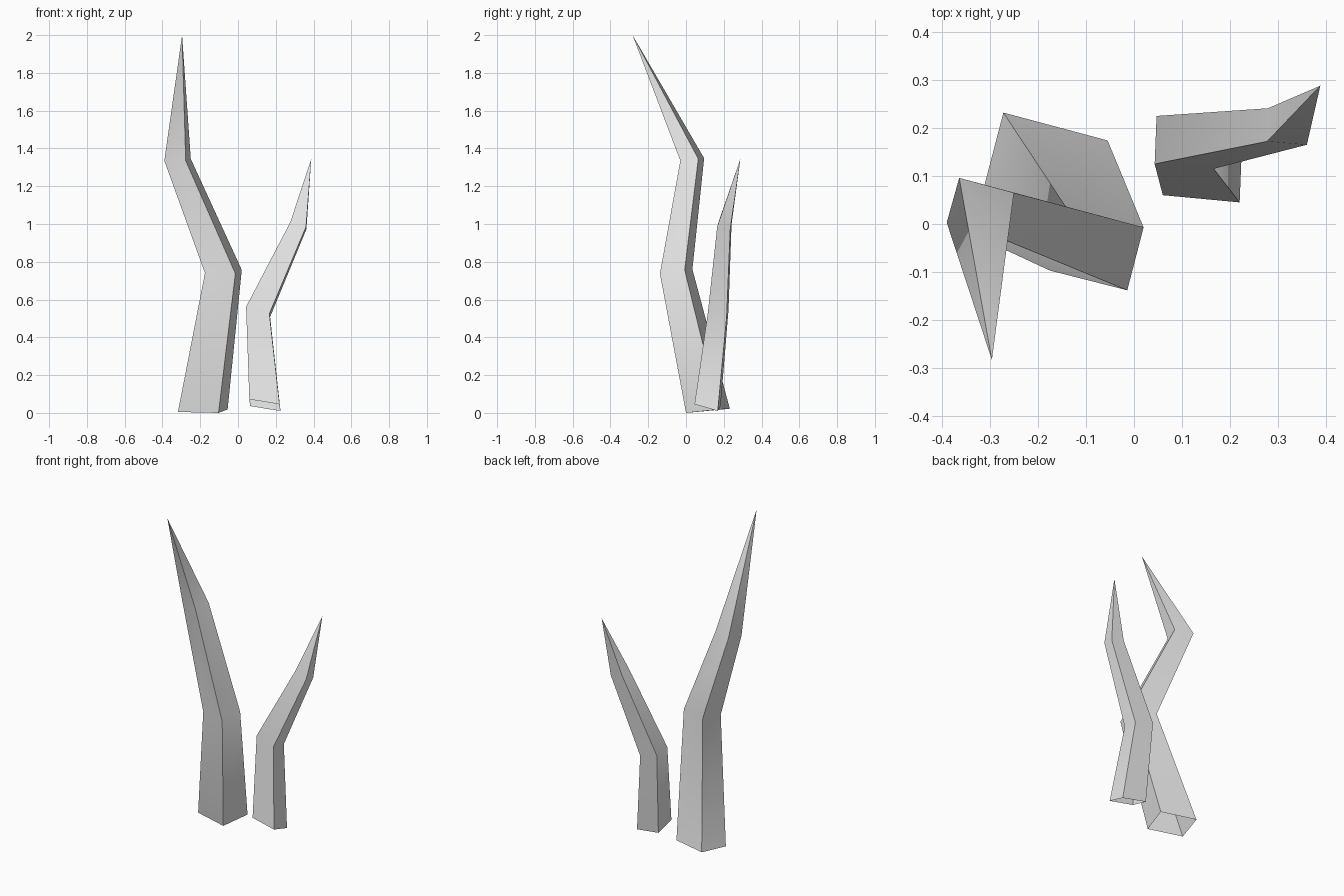
import bpy, bmesh, math

cube = bpy.data.objects.get("Cube")
if cube:
    bpy.data.objects.remove(cube, do_unlink=True)

# Single plain grey
grey = bpy.data.materials.new("plain_grey")
grey.use_nodes = True
colour = (0.8, 0.8, 0.8, 1.0)
grey.diffuse_color = colour
grey.node_tree.nodes["Principled BSDF"].inputs["Base Color"].default_value = colour


def blade(name, rings, tip):
    """Four-sided bent spike, open at the base.
    Ring corners run front left, front right, back right, back left as seen from the front."""
    bm = bmesh.new()
    loops = [[bm.verts.new(p) for p in ring] for ring in rings]
    point = bm.verts.new(tip)
    for low, high in zip(loops, loops[1:]):
        for i in range(4):
            j = (i + 1) % 4
            bm.faces.new((low[i], low[j], high[j], high[i]))
    for i in range(4):
        bm.faces.new((loops[-1][i], loops[-1][(i + 1) % 4], point))
    mesh = bpy.data.meshes.new(name)
    bm.to_mesh(mesh)
    bm.free()
    mesh.materials.append(grey)
    obj = bpy.data.objects.new(name, mesh)
    bpy.context.collection.objects.link(obj)
    # Soft bends along the length, crisp corner edges
    bpy.ops.object.select_all(action="DESELECT")
    obj.select_set(True)
    bpy.context.view_layer.objects.active = obj
    bpy.ops.object.shade_smooth_by_angle(angle=math.radians(45))


# Tall blade: base, knee, upper bend, tip
blade("tall_blade", [
    [(-0.318, 0.056, 0.005), (-0.103, 0, 0), (-0.055, 0.174, 0.018), (-0.272, 0.232, 0.022)],
    [(-0.175, -0.097, 0.74), (-0.014, -0.138, 0.737), (0.02, -0.007, 0.757), (-0.141, 0.034, 0.76)],
    [(-0.39, 0.003, 1.335), (-0.277, -0.03, 1.335), (-0.25, 0.065, 1.345), (-0.364, 0.096, 1.348)],
], (-0.296, -0.283, 2.0))

# Short blade: base, knee, upper bend, tip
blade("short_blade", [
    [(0.06, 0.06, 0.072), (0.22, 0.045, 0.046), (0.225, 0.168, 0.01), (0.065, 0.183, 0.036)],
    [(0.043, 0.125, 0.562), (0.166, 0.115, 0.525), (0.17, 0.215, 0.508), (0.047, 0.225, 0.545)],
    [(0.277, 0.172, 1.01), (0.36, 0.165, 0.985), (0.362, 0.234, 0.972), (0.279, 0.241, 0.997)],
], (0.388, 0.288, 1.345))
